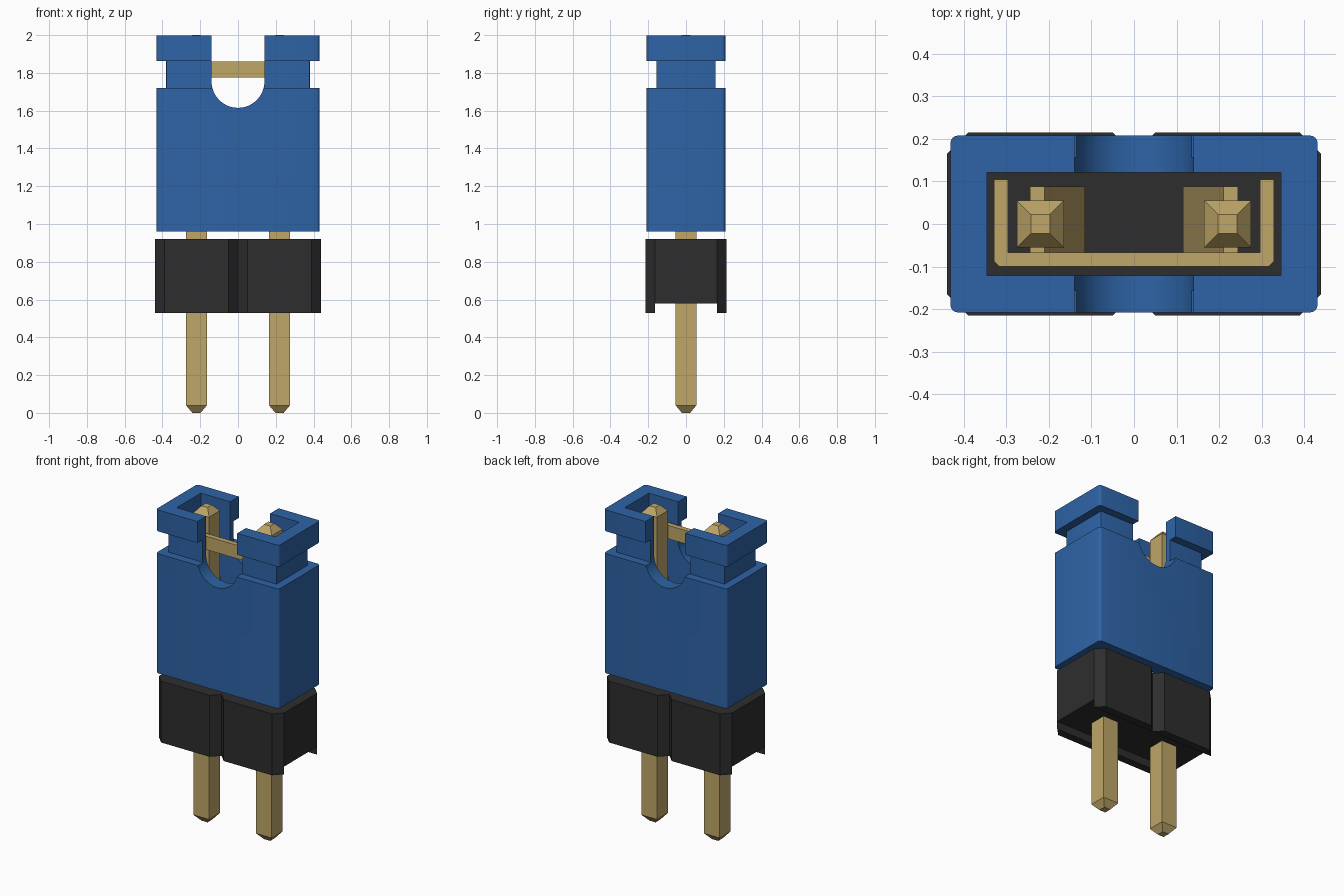
import bpy, bmesh, math

if "Cube" in bpy.data.objects:
    bpy.data.objects.remove(bpy.data.objects["Cube"], do_unlink=True)


def material(name, colour):
    m = bpy.data.materials.new(name)
    m.use_nodes = True
    m.diffuse_color = (*colour, 1)
    m.node_tree.nodes["Principled BSDF"].inputs["Base Color"].default_value = (*colour, 1)
    return m


BLUE = material("blue plastic", (0.027, 0.127, 0.385))
BLACK = material("black plastic", (0.027, 0.027, 0.027))
GOLD = material("gold metal", (0.520, 0.385, 0.140))


def make_object(name, bm, mat):
    bmesh.ops.recalc_face_normals(bm, faces=bm.faces)
    mesh = bpy.data.meshes.new(name)
    bm.to_mesh(mesh)
    bm.free()
    mesh.materials.append(mat)
    ob = bpy.data.objects.new(name, mesh)
    bpy.context.collection.objects.link(ob)
    return ob


def add_loft(bm, rings):
    """Skin equal-length rings of 3D points and cap both ends."""
    rows = [[bm.verts.new(p) for p in r] for r in rings]
    n = len(rows[0])
    for a, b in zip(rows, rows[1:]):
        for i in range(n):
            j = (i + 1) % n
            bm.faces.new((a[i], a[j], b[j], b[i]))
    bm.faces.new(rows[0][::-1])
    bm.faces.new(rows[-1])


def add_prism(bm, outline, z0, z1):
    add_loft(bm, [[(x, y, z) for x, y in outline] for z in (z0, z1)])


def rect(x0, x1, y0, y1):
    return [(x0, y0), (x1, y0), (x1, y1), (x0, y1)]


def rounded_rect(hx, hy, r, steps=4):
    pts = []
    for q, (sx, sy) in enumerate(((1, 1), (-1, 1), (-1, -1), (1, -1))):
        for k in range(steps + 1):
            a = math.pi / 2 * (q + k / steps)
            pts.append((sx * (hx - r) + r * math.cos(a), sy * (hy - r) + r * math.sin(a)))
    return pts


def carve(ob, cutter):
    """Subtract the cutter from the object, then discard the cutter."""
    cutter.hide_render = True
    mod = ob.modifiers.new("cut", 'BOOLEAN')
    mod.operation, mod.solver, mod.object = 'DIFFERENCE', 'EXACT', cutter
    bpy.context.view_layer.update()
    mesh = bpy.data.meshes.new_from_object(
        ob.evaluated_get(bpy.context.evaluated_depsgraph_get()))
    ob.modifiers.clear()
    ob.data = mesh
    bpy.data.objects.remove(cutter, do_unlink=True)


# Cap shell: rounded block with a waist groove near the top
bm = bmesh.new()
big, waist = (0.432, 0.208, 0.018), (0.38, 0.157, 0.004)
levels = [(big, 0.96), (big, 1.72), (waist, 1.72), (waist, 1.862), (big, 1.862), (big, 1.998)]
add_loft(bm, [[(x, y, z) for x, y in rounded_rect(*size)] for size, z in levels])
cap = make_object("jumper_cap", bm, BLUE)

# Open cavity right through the cap
bm = bmesh.new()
add_prism(bm, rect(-0.346, 0.346, -0.121, 0.121), 0.8, 2.2)
carve(cap, make_object("cavity_cutter", bm, BLUE))

# U-shaped notch through front and back
bm = bmesh.new()
r, zc = 0.14, 1.755
u = [(r, 2.2), (-r, 2.2)]
u += [(r * math.cos(a), zc + r * math.sin(a))
      for a in (math.pi * (1 + k / 32) for k in range(33))]
add_loft(bm, [[(x, y, z) for x, z in u] for y in (-0.5, 0.5)])
carve(cap, make_object("notch_cutter", bm, BLUE))

bpy.ops.object.select_all(action='DESELECT')
cap.select_set(True)
bpy.context.view_layer.objects.active = cap
bpy.ops.object.shade_smooth_by_angle(angle=math.radians(30))

# Header base: two chamfered cells meeting in a V groove, on four feet
bm = bmesh.new()
W, D, C = 0.44, 0.215, 0.05
half = [(0, -D + C), (C, -D), (W - C, -D), (W, -D + C)]
front = [(-x, y) for x, y in half[:0:-1]] + half
add_prism(bm, front + [(-x, -y) for x, y in front], 0.58, 0.92)
for sx in (-1, 1):
    for sy in (-1, 1):
        add_prism(bm, [(sx * x, sy * y) for x, y in half], 0.53, 0.58)
make_object("header_base", bm, BLACK)

# Square pins with tapered tips at both ends
for side, sx in (("left", 1), ("right", -1)):
    bm = bmesh.new()
    rings = []
    for z, h in ((0, 0.022), (0.04, 0.055), (1.96, 0.055), (2.0, 0.022)):
        rings.append([(sx * 0.22 + x, y, z) for x, y in rect(-h, h, -h, h)])
    add_loft(bm, rings)
    make_object(side + "_pin", bm, GOLD)

# Contact clip: bridging strip with side walls
bm = bmesh.new()
X, T, Y0, Y1, B = 0.329, 0.033, -0.1, 0.105, 0.012
add_prism(bm, [(-X + B, Y0), (X - B, Y0), (X, Y0 + B), (X, Y0 + T),
               (-X, Y0 + T), (-X, Y0 + B)], 1.775, 1.86)
for sx in (-1, 1):
    add_prism(bm, rect(*sorted((sx * X, sx * (X - T))), Y0 + T, Y1), 1.775, 1.86)
    add_prism(bm, rect(*sorted((sx * X, sx * (X - T))), -0.088, 0.088), 1.02, 1.775)
make_object("contact_clip", bm, GOLD)

# Slanted spring leaves pressing on the pins
for side, sx in (("left", 1), ("right", -1)):
    bm = bmesh.new()
    leaf = [(0.245, 1.70), (0.21, 1.70), (0.115, 1.02), (0.15, 1.02)]
    add_loft(bm, [[(sx * x, y, z) for x, z in leaf] for y in (-0.088, 0.088)])
    make_object(side + "_spring_leaf", bm, GOLD)
